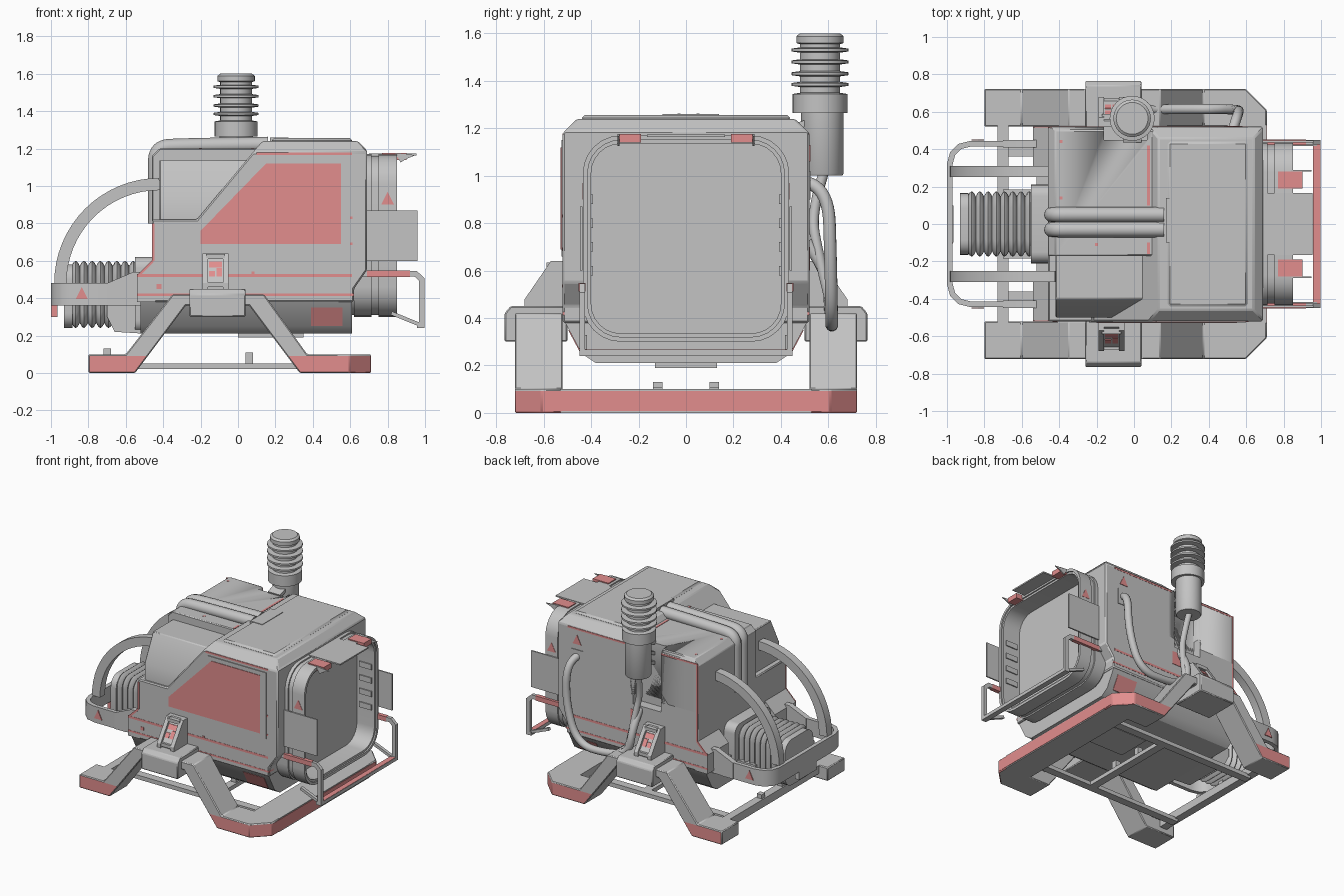
import bpy, bmesh, math
from mathutils import Vector

if "Cube" in bpy.data.objects:
    bpy.data.objects.remove(bpy.data.objects["Cube"])


def material(name, rgb):
    m = bpy.data.materials.new(name)
    m.diffuse_color = (*rgb, 1)
    m.use_nodes = True
    m.node_tree.nodes["Principled BSDF"].inputs["Base Color"].default_value = m.diffuse_color
    return m


GREY = material("light grey", (0.55, 0.55, 0.55))
RED = material("faded red", (0.76, 0.27, 0.27))


def finish(name, bm, mat=GREY, bevel=0.0):
    bmesh.ops.recalc_face_normals(bm, faces=bm.faces)
    me = bpy.data.meshes.new(name)
    bm.to_mesh(me)
    bm.free()
    me.materials.append(mat)
    ob = bpy.data.objects.new(name, me)
    bpy.context.collection.objects.link(ob)
    if bevel:
        mod = ob.modifiers.new("bevel", "BEVEL")
        mod.width, mod.segments, mod.limit_method = bevel, 1, "ANGLE"
    return ob


def prism(name, axis, pts, lo, hi, mat=GREY, cuts=(), bevel=0.0, red_side=0):
    """Extrude a 2D outline along an axis, then trim it with planes."""
    place = {"x": lambda p, t: (t, p[0], p[1]), "y": lambda p, t: (p[0], t, p[1]),
             "z": lambda p, t: (p[0], p[1], t)}[axis]
    bm = bmesh.new()
    a = [bm.verts.new(place(p, lo)) for p in pts]
    b = [bm.verts.new(place(p, hi)) for p in pts]
    bm.faces.new(a)
    bm.faces.new(b[::-1])
    for i in range(len(pts)):
        j = (i + 1) % len(pts)
        bm.faces.new((a[i], b[i], b[j], a[j]))
    for co, no in cuts:
        bmesh.ops.bisect_plane(bm, geom=bm.verts[:] + bm.edges[:] + bm.faces[:],
                               plane_co=co, plane_no=no, clear_outer=True)
        bmesh.ops.edgeloop_fill(bm, edges=[e for e in bm.edges if e.is_boundary])
    if red_side:
        bmesh.ops.bisect_plane(bm, geom=bm.verts[:] + bm.edges[:] + bm.faces[:],
                               plane_co=(0, 0, .092), plane_no=(0, 0, 1))
    ob = finish(name, bm, mat, bevel)
    if red_side:  # outward upright faces near the ground are painted
        ob.data.materials.append(RED)
        for f in ob.data.polygons:
            n = f.normal
            if f.center.z < .092 and abs(n.z) < 0.3 and (n.y * red_side > 0.3 or n.x > 0.5):
                f.material_index = 1
    return ob


def box(name, x, y, z, mat=GREY, **kw):
    pts = [(x[0], z[0]), (x[1], z[0]), (x[1], z[1]), (x[0], z[1])]
    return prism(name, "y", pts, y[0], y[1], mat, **kw)


def side(s, a, b):
    return sorted((s * a, s * b))


def ribbon(path, w):
    """Outline of a strip of width w around a 2D path."""
    left, right = [], []
    for i, p in enumerate(path):
        p = Vector(p)
        d0 = (p - Vector(path[i - 1])).normalized() if i else None
        d1 = (Vector(path[i + 1]) - p).normalized() if i < len(path) - 1 else None
        d = ((d0 or d1) + (d1 or d0)).normalized()
        n = Vector((-d.y, d.x)) * (w / 2 / max(0.5, d.dot(d0 or d1)))
        left.append(tuple(p + n))
        right.append(tuple(p - n))
    return left + right[::-1]


def loft(name, loops, mat=GREY, ring=False):
    bm = bmesh.new()
    vs = [[bm.verts.new(p) for p in loop] for loop in loops]
    pairs = list(zip(vs, vs[1:])) + ([(vs[-1], vs[0])] if ring else [])
    for a, b in pairs:
        for i in range(len(a)):
            j = (i + 1) % len(a)
            bm.faces.new((a[i], a[j], b[j], b[i]))
    if not ring:
        bm.faces.new(vs[0])
        bm.faces.new(vs[-1])
    return finish(name, bm, mat)


def rounded(x, hw, hh, r, cz, n=6):
    out = []
    for k, (sy, sz) in enumerate(((1, 1), (-1, 1), (-1, -1), (1, -1))):
        for i in range(n + 1):
            a = math.pi / 2 * (k + i / n)
            out.append((x, sy * (hw - r) + r * math.cos(a), cz + sz * (hh - r) + r * math.sin(a)))
    return out


def lathe(name, profile, cx, cy, n=32):
    return loft(name, [[(cx + r * math.cos(2 * math.pi * i / n), cy + r * math.sin(2 * math.pi * i / n), z)
                        for i in range(n)] for r, z in profile])


def hose(name, pts, r):
    cu = bpy.data.curves.new(name, "CURVE")
    cu.dimensions, cu.bevel_depth, cu.bevel_resolution, cu.use_fill_caps = "3D", r, 4, True
    sp = cu.splines.new("NURBS")
    sp.points.add(len(pts) - 1)
    for p, c in zip(sp.points, pts):
        p.co = (*c, 1)
    sp.use_endpoint_u, sp.order_u, sp.resolution_u = True, 3, 8
    cu.materials.append(GREY)
    ob = bpy.data.objects.new(name, cu)
    bpy.context.collection.objects.link(ob)
    bpy.ops.object.select_all(action="DESELECT")
    ob.select_set(True)
    bpy.context.view_layer.objects.active = ob
    bpy.ops.object.convert(target="MESH")


def triangle(name, x, z, y, h):
    prism(name, "y", [(x - h / 2, z), (x + h / 2, z), (x, z + h)], y - 0.003, y + 0.003, RED)


# Main hull, rear box and sloping hood
roof_cuts = [((0, s * 0.52, 1.18), (0, s, 1)) for s in (1, -1)]
hull = prism("hull", "y", [(-.46, .38), (.62, .38), (.62, .45), (.69, .55), (.69, 1.19), (.64, 1.24), (.13, 1.24),
                           (-.22, .82), (-.46, .82)], -.52, .52, cuts=roof_cuts, bevel=.008)
rear = box("rear_box", (-.46, .13), (-.17, .52), (.8, 1.2), cuts=[((-.46, 0, 1.16), (-1, 0, 1)),
           ((0, .52, 1.18), (0, 1, 1))], bevel=.006)
notch = box("notch_cutter", (-.16, .07), (.45, .7), (.74, 1.4))
notch.hide_render = True
notch.display_type = "WIRE"
for ob in (hull, rear):
    mod = ob.modifiers.new("notch", "BOOLEAN")
    mod.operation, mod.object = "DIFFERENCE", notch
box("hood", (-.42, .1), (-.5, -.16), (.8, 1.14), cuts=[((0, -.4, 1.14), (0, -2, 1))], bevel=.006)
box("roof_plate", (.18, .61), (-.44, .44), (1.23, 1.256), bevel=.015)
box("roof_pipe_socket", (.17, .27), (-.1, .14), (1.23, 1.26))

# Underbody
low = [c for s in (1, -1) for c in (((0, s * .52, .4), (0, s * .15, -.08)), ((0, s * .44, .25), (0, s * .04, -.06)))]
box("underbody", (-.52, .61), (-.52, .52), (.21, .4), cuts=low)
prism("underbody_nose", "y", [(-.7, .3), (-.66, .22), (-.5, .21), (-.5, .36), (-.7, .36)], -.185, .185)
box("belly_plate", (.0, .35), (-.13, .13), (.19, .22))

# Painted stripes, dots, door and side pods
box("stripe_roof_seam", (.07, .085), (.1, .42), (1.195, 1.203), RED)
box("stripe_roof_seam_short", (.07, .085), (-.16, -.1), (1.195, 1.203), RED)
box("stripe_rear_box", (-.46, -.16), (.516, .5215), (1.165, 1.177), RED)
box("stripe_rear_corner", (-.461, -.449), (.514, .5215), (.8, 1.165), RED)
prism("door_panel", "y", [(-.24, .66), (.6, .66), (.6, 1.15), (.12, 1.15), (-.24, .77)], -.526, -.51)
prism("window", "y", [(-.2, .69), (.55, .69), (.55, 1.12), (.15, 1.12), (-.2, .76)], -.53, -.522, RED)
box("pod_mark", (-.435, -.41), (-.523, -.515), (.45, .475), RED)
box("side_mark", (.02, .09), (.516, .523), (.6, .7), RED)
for x, z in ((.08, .535), (.605, .83), (.605, .69)):
    box("side_dot", (x - .007, x + .007), (-.5235, -.516), (z - .007, z + .007), RED)
for x, y in ((-.39, .44), (-.39, .14), (-.2, -.11)):
    box("roof_dot", (x - .008, x + .008), (y - .008, y + .008), (1.195, 1.202), RED)
for s in (1, -1):
    prism("rear_pod", "y", [(-.54, .38), (-.44, .38), (-.44, .6), (-.46, .6), (-.54, .52)], *side(s, .27, .52))
    box("stripe_upper", (-.54, .61), side(s, .516, .5215), (.513, .53), RED)
    box("stripe_lower", (-.54, .62), side(s, .47, .5215), (.412, .425), RED)
    box("stripe_roof", (.1, .61), side(s, .516, .5215), (1.165, 1.178), RED)
    box("rear_edge_stripe", (-.46, -.446), side(s, .516, .5215), (.6, .8), RED)
    prism("pod_edge_stripe", "y", ribbon([(-.533, .52), (-.455, .598)], .014), *side(s, .516, .5215), RED)
    # Tilted patch on the lower chamfer
    prism("belly_patch", "x", [(s * (.52 - .08 * (.4 - z) / .15 + o), z) for z, o in
                               ((.25, .004), (.35, .004), (.35, -.004), (.25, -.004))], .39, .56, RED)

# Skids joined by a cross bar
leg = [(-.8, 0), (-.55, 0), (-.28, .36), (.06, .36), (.33, 0), (.71, 0), (.71, .1), (.37, .1), (.14, .42),
       (-.35, .42), (-.6, .1), (-.8, .1)]
for s in (1, -1):
    prism("skid", "y", leg, *side(s, .52, .722), cuts=[((.71, s * .61, 0), (1, s, 0))], bevel=.006, red_side=s)
    hub = [(.5, .3), (.765, .3), (.765, .42), (.74, .45), (.5, .45)]
    prism("skid_hub", "x", [(s * y, z) for y, z in hub], -.26, .04, bevel=.006)
    # Tower with raised frame around a recessed sign
    for name, x0, x1, d in (("tower_cheek", -.19, -.16, 0), ("tower_cheek", -.08, -.05, 0),
                            ("hub_tower", -.17, -.07, .02)):
        tower = [(.5, .44), (.68 - d, .44), (.68 - d, .48), (.57 - d, .64), (.5, .64)]
        prism(name, "x", [(s * y, z) for y, z in tower], x0, x1)
    for y, z in ((.673, .46), (.588, .61)):
        box("tower_frame_bar", (-.17, -.07), side(s, y - .03, y), (z, z + .025))
    for x0, x1, z0, z1 in ((-.155, -.124, .515, .545), (-.116, -.085, .515, .56), (-.155, -.085, .565, .595)):
        slope = [(.66 - (z - .48) * .6875, z) for z in (z0, z1)]
        quad = [(y + .004, z) for y, z in slope] + [(y - .004, z) for y, z in slope[::-1]]
        prism("tower_sign", "x", [(s * y, z) for y, z in quad], x0, x1, RED)
    box("floor_rail", (-.7, .52), side(s, .36, .42), (.02, .05))
    for x, z0 in ((-.7, .1), (.06, .05)):
        box("rail_post", (x - .02, x + .02), side(s, .1, .14), (z0 - .02, z0 + (.03 if x < 0 else .06)))
box("skid_cross_bar", (.5, .709), (-.53, .53), (0, .1))
box("cross_bar_paint", (.705, .712), (-.6, .6), (.008, .092), RED)
box("floor_cross_bar_rear", (-.73, -.67), (-.54, .54), (.04, .1))
box("floor_cross_bar_middle", (.03, .09), (-.42, .42), (.02, .05))


# Open rounded hatch at the end
def tube(name, x0, x1, hw, hh, r, wall):
    loft(name, [rounded(x0, hw, hh, r, .735), rounded(x1, hw, hh, r, .735),
                rounded(x1, hw - wall, hh - wall, r - wall, .735),
                rounded(x0, hw - wall, hh - wall, r - wall, .735)], ring=True)


tube("hatch_tube", .6, .84, .425, .425, .15, .025)
tube("hatch_rim", .75, .85, .435, .435, .16, .02)
tube("hatch_collar", .62, .715, .435, .435, .16, .02)
loft("hatch_back", [rounded(x, .41, .41, .135, .735) for x in (.6, .697)])
box("top_flap", (.7, .955), (-.165, .165), (1.163, 1.173))
for s in (1, -1):
    box("side_flap", (.69, .96), side(s, .437, .447), (.6, .87))
    box("hatch_red_tab", (.77, .9), side(s, .19, .28), (1.14, 1.177), RED)
    prism("tab_gusset", "y", [(.84, 1.175), (.95, 1.165), (.9, 1.145), (.87, 1.125)], *side(s, .28, .288))
    triangle("hatch_triangle", .8, .9, s * .434, .07)
    for z in (.6, .7, .8, .9):
        box("hatch_slat", (.72, .82), side(s, .392, .402), (z - .02, z + .02))
    # End bumper frame
    prism("bumper_side", "y", ribbon([(.62, .53), (.95, .53), (.983, .5), (.983, .25)], .03), *side(s, .425, .45))
    box("bumper_side_red", (.69, .92), side(s, .423, .453), (.512, .547), RED)
    prism("bumper_strut", "y", ribbon([(.82, .32), (.98, .255)], .02), *side(s, .418, .442))
box("bumper_bar", (.957, .998), (-.45, .45), (.24, .265))
box("bumper_bar_paint", (.957, .996), (-.44, .44), (.264, .2665), RED)

# Bellows, its collar and end flange
loft("bellows", [rounded(-.89 + .011 * i, .148 + .027 * abs(math.sin(math.pi * i / 4)),
                         .153 + .027 * abs(math.sin(math.pi * i / 4)), .08, .42) for i in range(33)])
loft("bellows_flange", [rounded(x, .165, .17, .08, .41) for x in (-.93, -.885)])
loft("bellows_collar", [rounded(x, .21, .2, .06, .42) for x in (-.55, -.44)])

# Nose guard band with arched bars
half = [(-.5, .43), (-.87, .43), (-.93, .415), (-.97, .375), (-.985, .32)]
prism("nose_guard", "z", ribbon(half + [(x, -y) for x, y in half[::-1]], .03), .36, .48)
arc = [(-.42 - .53 * math.sin(a), .48 + .53 * math.cos(a)) for a in (math.pi / 2 * i / 16 for i in range(17))]
box("guard_tab", (-1, -.965), (-.1, .1), (.3, .36))
box("guard_tab_paint", (-.998, -.967), (-.104, -.1), (.302, .36), RED)
for s in (1, -1):
    prism("guard_bracket", "y", [(-.7, .36), (-.6, .36), (-.52, .42), (-.52, .54), (-.56, .54), (-.7, .48)],
          *side(s, .41, .45))
    prism("guard_arch", "y", ribbon(arc, .065), *side(s, .25, .31))
    triangle("guard_triangle", -.835, .395, s * .449, .065)

# Twin roof pipes
for y in (.05, -.03):
    hose("roof_pipe", [(.16, y, 1.222), (-.3, y, 1.215), (-.44, y, 1.205), (-.44, y, 1.06), (-.44, y, .8)], .041)

# Ribbed mast with canister
prof = [(.115, 1.265), (.115, 1.345), (.085, 1.35)]
for z in (1.385, 1.43, 1.48, 1.53):
    prof += [(.085, z - .011), (.12, z - .006), (.12, z + .006), (.085, z + .011)]
prof += [(.085, 1.555), (.1, 1.56), (.1, 1.588), (.085, 1.6)]
lathe("mast", prof, -.01, .565)
lathe("mast_canister", [(.084, 1.0), (.09, 1.01), (.09, 1.3)], -.01, .575)
for z in (1.05, 1.12, 1.2):
    prism("canister_clamp", "x", ribbon([(.44, z), (.54, z + .035)], .025), -.06, .04)

# Side hoses, socket and warning mark
hose("side_hose", [(.53, .51, .97), (.56, .6, .95), (.56, .61, .65), (.46, .615, .37), (.2, .615, .37),
                   (.04, .61, .42), (.02, .6, .6), (.02, .51, .72)], .027)
hose("canister_hose", [(-.01, .58, 1.01), (0, .53, .85), (.03, .55, .7), (.05, .61, .46)], .022)
box("hose_socket", (.48, .58), (.51, .525), (.9, 1.02))
triangle("side_triangle", .53, 1.06, .521, .07)

# Smooth round parts, keep hard edges
bpy.ops.object.select_all(action="SELECT")
bpy.context.view_layer.objects.active = bpy.context.selected_objects[0]
bpy.ops.object.shade_smooth_by_angle(angle=math.radians(32))
